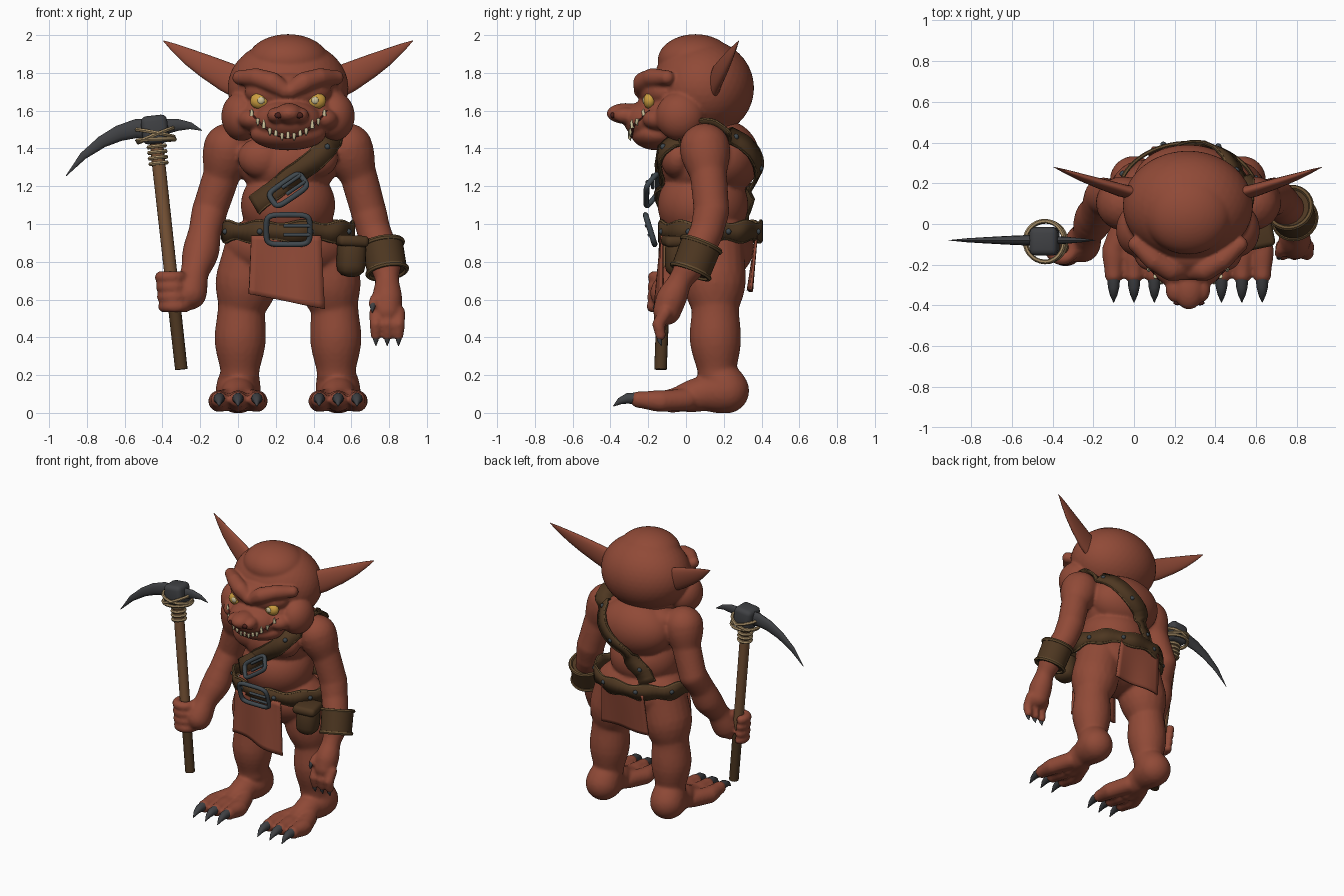
import bpy, bmesh, math
from mathutils import Vector, Matrix, Euler
from mathutils.bvhtree import BVHTree

if "Cube" in bpy.data.objects:
    bpy.data.objects.remove(bpy.data.objects["Cube"], do_unlink=True)

MID = 0.265  # body's plane of symmetry


def material(name, r, g, b):
    m = bpy.data.materials.new(name)
    m.use_nodes = True
    m.diffuse_color = (r, g, b, 1)
    m.node_tree.nodes["Principled BSDF"].inputs["Base Color"].default_value = (r, g, b, 1)
    return m


SKIN = material("red brown skin", 0.28, 0.068, 0.038)
LEATHER = material("dark leather", 0.075, 0.038, 0.015)
TRIM = material("leather trim", 0.13, 0.075, 0.03)
WOOD = material("wood", 0.19, 0.088, 0.037)
IRON = material("dark iron", 0.05, 0.052, 0.057)
STEEL = material("buckle steel", 0.05, 0.064, 0.075)
ROPE = material("rope", 0.40, 0.28, 0.14)
TOOTH = material("ivory", 0.60, 0.53, 0.32)
YELLOW = material("eye yellow", 0.60, 0.34, 0.05)
MOUTH = material("mouth dark", 0.07, 0.014, 0.01)


def finish(name, bm, mat):
    bmesh.ops.recalc_face_normals(bm, faces=bm.faces)
    me = bpy.data.meshes.new(name)
    bm.to_mesh(me)
    bm.free()
    me.materials.append(mat)
    for p in me.polygons:
        p.use_smooth = True
    me.set_sharp_from_angle(angle=math.radians(50))
    ob = bpy.data.objects.new(name, me)
    bpy.context.collection.objects.link(ob)
    return ob


def mirror(path):
    return [(2 * MID - p[0], *p[1:]) for p in path]


def ball(bm, loc, size, sub=4):
    m = Matrix.Translation(loc) @ Matrix.Diagonal((*size, 1))
    bmesh.ops.create_icosphere(bm, subdivisions=sub, radius=1, matrix=m)


def limb(bm, path, steps=7):
    """Chain of balls along (x, y, z, radius) points, swelling smoothly between them."""
    for a, b in zip(path, path[1:]):
        for i in range(steps + 1):
            f = i / steps
            p = Vector(a[:3]).lerp(Vector(b[:3]), f)
            r = a[3] + (b[3] - a[3]) * f * f * (3 - 2 * f)
            ball(bm, p, [r] * 3, 3)


def sculpt(name, bm, voxel, smooth):
    """Fuse the volumes into one soft skin and return it as a search tree."""
    ob = finish(name, bm, SKIN)
    r = ob.modifiers.new("Fuse", "REMESH")
    r.mode, r.voxel_size, r.use_smooth_shade = "VOXEL", voxel, True
    s = ob.modifiers.new("Soften", "SMOOTH")
    s.factor, s.iterations = 0.5, smooth
    return BVHTree.FromObject(ob, bpy.context.evaluated_depsgraph_get())


def tube(name, path, mat, ref=(0, 1, 0), flat=1.0, sides=12, closed=False):
    """Loft of round or flattened rings along (x, y, z, radius) points."""
    bm = bmesh.new()
    pts = [Vector(p[:3]) for p in path]
    n = len(pts)
    rings = []
    for i, p in enumerate(pts):
        prv = pts[i - 1] if i or closed else p
        nxt = pts[(i + 1) % n] if i < n - 1 or closed else p
        t = (nxt - prv).normalized()
        a = t.cross(Vector(ref)).normalized()
        b = a.cross(t)
        r = path[i][3]
        ang = [2 * math.pi * k / sides for k in range(sides)]
        rings.append([bm.verts.new(p + r * (a * math.cos(q) + b * flat * math.sin(q))) for q in ang])
    for i in range(n if closed else n - 1):
        u, v = rings[i], rings[(i + 1) % n]
        for k in range(sides):
            j = (k + 1) % sides
            bm.faces.new((u[k], u[j], v[j], v[k]))
    if not closed:
        bm.faces.new(rings[0])
        bm.faces.new(rings[-1])
    return finish(name, bm, mat)


def loop(name, mat, centre, normal, radius, thick):
    q = Vector(normal).to_track_quat("Z", "Y")
    ring = [Vector((math.cos(i * math.pi / 14), math.sin(i * math.pi / 14), 0)) for i in range(28)]
    path = [(*(Vector(centre) + q @ (v * radius)), thick) for v in ring]
    return tube(name, path, mat, ref=normal, sides=6, closed=True)


def solid(name, loc, size, mat, rot=(0, 0, 0), bevel=0.02):
    bm = bmesh.new()
    m = Matrix.Translation(loc) @ Euler(rot).to_matrix().to_4x4() @ Matrix.Diagonal((*size, 1))
    bmesh.ops.create_cube(bm, size=1, matrix=m)
    bmesh.ops.bevel(bm, geom=bm.edges[:], offset=bevel, segments=3, affect="EDGES", profile=0.5)
    return finish(name, bm, mat)


def bead(name, loc, size, mat):
    bm = bmesh.new()
    ball(bm, loc, size, 2)
    return finish(name, bm, mat)


# Torso, arms, legs
body = bmesh.new()
for c, s in [((MID, .10, 1.32), (.26, .24, .20)), ((MID, .20, 1.35), (.27, .19, .20)),
             ((MID, .09, 1.10), (.25, .24, .22)), ((MID, .125, .88), (.33, .235, .20)),
             ((MID, .15, 1.44), (.29, .14, .10))]:
    ball(body, c, s)
leg = [(.09, .145, .86, .165), (.05, .15, .71, .168), (.018, .155, .55, .126), (.012, .155, .40, .137),
       (.01, .165, .21, .104), (0, .215, .117, .12), (0, .08, .10, .092), (0, -.07, .065, .065)]
for flip in (lambda p: p, mirror):
    limb(body, flip(leg))
    ball(body, flip([(.13, -.045, 1.35)])[0], (.13, .09, .11))
    for dx in (-.10, 0, .10):
        limb(body, flip([(dx * .5, 0, .07, .06), (dx, -.13, .062, .058), (dx, -.25, .07, .045)]))
        tube("toe_claw", flip([(dx, -.24, .075, .034), (dx, -.31, .077, .028), (dx, -.35, .062, .018),
                               (dx, -.385, .035, .002)]), IRON, ref=(1, 0, 0))
limb(body, [(-.05, .10, 1.40, .134), (-.09, .12, 1.25, .098), (-.15, .135, 1.07, .095),
            (-.175, .07, .96, .088), (-.195, .03, .86, .097), (-.23, -.05, .74, .076), (-.255, -.10, .635, .09)])
limb(body, [(.58, .10, 1.40, .134), (.64, .12, 1.25, .098), (.69, .135, 1.07, .095), (.72, .11, .96, .09),
            (.78, .04, .81, .085), (.79, -.03, .70, .064), (.79, -.08, .60, .08), (.79, -.10, .54, .075)])

# Handle line, gripping fingers, loose hand
LOW, TOP = Vector((-.30, -.135, .23)), Vector((-.44, -.085, 1.50))
along = (TOP - LOW).normalized()
for h in (.335, .387, .44, .492):
    c = LOW + along * h
    arc = [math.radians(a) for a in range(10, -221, -23)]
    limb(body, [(c.x + .056 * math.cos(a), c.y + .056 * math.sin(a), c.z, .032) for a in arc], 2)
for x in (.73, .79, .85):
    limb(body, [(x, -.11, .53, .037), (x, -.145, .47, .034), (x, -.135, .41, .028)])
    tube("finger_claw", [(x, -.135, .41, .018), (x, -.14, .385, .014), (x, -.13, .355, .002)], IRON)
limb(body, [(.755, -.07, .63, .035), (.725, -.12, .60, .03), (.715, -.145, .575, .025)])
tube("thumb_claw", [(.715, -.15, .575, .018), (.712, -.165, .555, .012), (.71, -.165, .53, .002)], IRON)
body_tree = sculpt("body", body, .011, 5)

# Head
head = bmesh.new()
for c, s in [((MID, .09, 1.72), (.32, .27, .26)), ((MID, .05, 1.865), (.215, .20, .14)),
             ((MID, -.06, 1.58), (.26, .19, .15)), ((MID, -.19, 1.55), (.18, .14, .11)),
             ((MID, -.11, 1.70), (.23, .14, .11)), ((MID, -.15, 1.475), (.20, .14, .085)),
             ((MID + .005, -.32, 1.585), (.075, .10, .055)), ((MID, .10, 1.48), (.21, .17, .14))]:
    ball(head, c, s)
brow = [(.01, -.10, 1.775, .04), (.10, -.18, 1.775, .05), (.18, -.225, 1.75, .055), (.25, -.235, 1.705, .042)]
for flip in (lambda p: p, mirror):
    limb(head, flip(brow))
    ball(head, flip([(.02, -.03, 1.57)])[0], (.108, .13, .13))
    ball(head, flip([(.20, -.32, 1.575)])[0], (.045, .065, .042))
    ball(head, flip([(.08, -.14, 1.555)])[0], (.08, .09, .06))
    tube("ear", flip([(.06, .14, 1.72, .085), (-.06, .165, 1.778, .078), (-.17, .20, 1.835, .062),
                      (-.26, .23, 1.885, .044), (-.34, .26, 1.935, .022), (-.395, .28, 1.97, .002)]),
         SKIN, flat=.4, sides=20)
head_tree = sculpt("head", head, .0095, 4)


def on_face(x, z):
    return head_tree.ray_cast(Vector((x, -2, z)), Vector((0, 1, 0)))[0]


# Eyes, nostrils, grin and teeth
for side in (-1, 1):
    e = on_face(MID + side * .147, 1.652) + Vector((0, .008, 0))
    bead("eye", e, (.056, .035, .046), YELLOW)
    bead("pupil", e + Vector((-side * .004, -.029, .002)), (.02, .01, .02), TOOTH)
    bead("nostril", on_face(MID + .005 + side * .055, 1.575), (.022, .012, .016), MOUTH)


def grin(t):
    return on_face(MID + .205 * t, 1.465 + .135 * t * t)


tube("mouth", [(*grin(i / 12), .003 + .01 * (1 - abs(i / 12))) for i in range(-12, 13)], MOUTH)
for i in range(-6, 7):
    p = grin(i / 6.4)
    up = -1 if i % 2 else 1
    tall = .04 if i % 4 == 0 else .028
    tube("tooth", [(p.x, p.y - .005, p.z - up * .01, .011), (p.x, p.y - .011, p.z + up * tall * .5, .008),
                   (p.x, p.y - .005, p.z + up * tall, .001)], TOOTH, sides=8)


# Leather bands
def band(name, pts, normals, width, trim, wave=0, closed=False):
    n = len(pts)
    edges = [[], []]
    for i, (p, nor) in enumerate(zip(pts, normals)):
        ahead = pts[(i + 2) % n] if closed else pts[min(i + 2, n - 1)]
        behind = pts[i - 2] if closed else pts[max(i - 2, 0)]
        w = nor.cross(ahead - behind).normalized()
        for e, s in zip(edges, (-1, 1)):
            e.append(p + w * (s * width / 2 + wave * math.sin(i * .785 + s)))
    bm = bmesh.new()
    rows = [[bm.verts.new(p) for p in e] for e in edges]
    for i in range(n if closed else n - 1):
        j = (i + 1) % n
        bm.faces.new((rows[0][i], rows[0][j], rows[1][j], rows[1][i]))
    ob = finish(name, bm, LEATHER)
    m = ob.modifiers.new("Thickness", "SOLIDIFY")
    m.thickness, m.offset = .02, 0
    for e in edges:
        tube(name + "_trim", [(*p, trim) for p in e], TRIM, ref=(.1, .2, 1), sides=6, closed=closed)
    for i in range(4, n, 9):
        bead(name + "_stud", pts[i] + normals[i] * .008, (.016, .016, .016), STEEL)


ring = [Vector((math.cos(i * math.pi / 36), math.sin(i * math.pi / 36), 0)) for i in range(72)]
band("belt", [Vector((MID + .345 * v.x, .13 + .268 * v.y, .96)) for v in ring], ring, .09, .01, .01, True)

# Shoulder strap: up the front, over the left shoulder, down the back to the belt
route = [Vector(p) for p in [(.05, -.12, 1.09), (.26, -.16, 1.23), (.44, -.10, 1.37), (.52, 0, 1.48),
                             (.535, .13, 1.54), (.53, .26, 1.49), (.44, .36, 1.38), (.30, .41, 1.25),
                             (.15, .38, 1.12), (.04, .37, 1.0)]]
hits = [body_tree.find_nearest(a.lerp(b, i / 6)) for a, b in zip(route, route[1:]) for i in range(6)]
spots = [h[0] + h[1] * .014 for h in hits]
soft = [(spots[max(i - 1, 0)] + p + spots[min(i + 1, len(spots) - 1)]) / 3 for i, p in enumerate(spots)]
band("shoulder_strap", soft, [h[1] for h in hits], .105, .007)


# Buckles
def buckle(name, centre, rot, w, h):
    m = Matrix.Translation(centre) @ Euler(rot).to_matrix().to_4x4()
    path = []
    for i in range(32):
        c, s = math.cos(i * math.pi / 16), math.sin(i * math.pi / 16)
        p = m @ Vector((w * math.copysign(abs(c) ** .4, c), 0, h * math.copysign(abs(s) ** .4, s)))
        path.append((*p, .015))
    tube(name, path, STEEL, ref=m.to_3x3() @ Vector((0, 1, 0)), sides=8, closed=True)
    for z in (-.025, .025):
        tube(name + "_prong", [(*(m @ Vector((x, -.012, z))), .01) for x in (w, -w * .2)], STEEL, sides=8)


buckle("belt_buckle", (MID, -.19, .97), (.3, 0, 0), .115, .082)
buckle("strap_buckle", (MID, -.18, 1.18), (-.6, -.6, 0), .10, .055)


# Hanging cloths
def cloth(name, top, bottom, y0, y1, push):
    bm = bmesh.new()
    n = 12
    grid = []
    for i in range(n + 1):
        f = i / n
        row = []
        for j in range(n + 1):
            a = Vector((top[0], y0, top[2])).lerp(Vector((top[1], y0, top[2])), j / n)
            b = Vector((bottom[0], y1, bottom[2])).lerp(Vector((bottom[1], y1, bottom[3])), j / n)
            p = a.lerp(b, f)
            p.y += push * f * math.sin(j / n * 7)
            row.append(bm.verts.new(p))
        grid.append(row)
    for r, s in zip(grid, grid[1:]):
        for j in range(n):
            bm.faces.new((r[j], r[j + 1], s[j + 1], s[j]))
    ob = finish(name, bm, SKIN)
    ob.modifiers.new("Thickness", "SOLIDIFY").thickness = .014


cloth("front_loincloth", (.07, .44, .94), (.06, .46, .63, .55), -.135, -.15, .02)
cloth("back_loincloth", (.09, .43, .94), (.07, .45, .64, .65), .38, .345, .01)

# Pouch and bracer
solid("pouch", (.60, -.03, .825), (.15, .16, .21), LEATHER, (0, .05, .2), .06)
solid("pouch_flap", (.60, -.035, .91), (.165, .175, .06), LEATHER, (0, .05, .2), .025)
wrist, elbow = Vector((.79, .025, .75)), Vector((.765, .08, .89))
tube("bracer", [(*wrist, .09), (*wrist, .106), (*elbow, .109), (*elbow, .09)], LEATHER, sides=28)
for c, r in ((wrist, .105), (elbow, .108)):
    loop("bracer_trim", TRIM, c, elbow - wrist, r, .013)

# Pickaxe
grip = LOW + along * .38
tube("handle_lower", [(*LOW, .033), (*grip, .034)], LEATHER, sides=16)
tube("handle_upper", [(*grip, .034), (*TOP, .036)], WOOD, sides=16)
solid("pick_block", TOP, (.14, .14, .15), IRON, (0, -.11, 0), .03)
tube("long_spike", [(-.46, -.08, 1.50, .055), (-.54, -.08, 1.505, .05), (-.63, -.08, 1.48, .042),
                    (-.72, -.08, 1.435, .032), (-.82, -.08, 1.36, .02), (-.91, -.08, 1.255, .002)], IRON, flat=.5)
tube("short_spike", [(-.42, -.08, 1.51, .045), (-.32, -.08, 1.525, .032), (-.25, -.08, 1.52, .018),
                     (-.19, -.08, 1.495, .002)], IRON, flat=.5)
for h in (-.09, -.12, -.15, -.18):
    loop("handle_rope", ROPE, TOP + along * h, along, .044, .011)
for tilt, h in ((.3, -.02), (-.3, -.03), (.08, -.055)):
    loop("head_rope", ROPE, TOP + along * h, along + Vector((tilt, 0, 0)), .1, .011)
